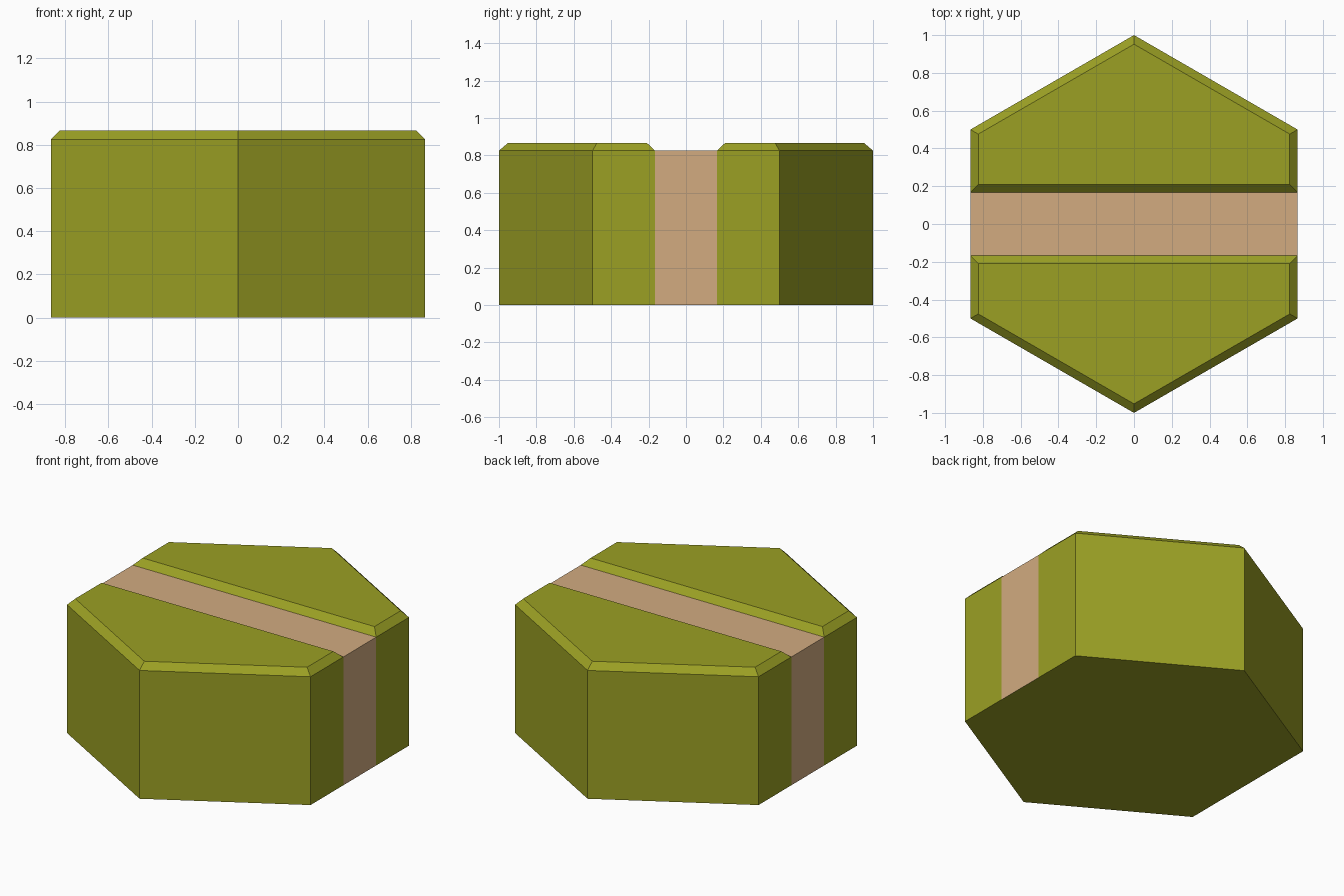
import bpy, bmesh, math

if "Cube" in bpy.data.objects:
    bpy.data.objects.remove(bpy.data.objects["Cube"])

H, RIM = 0.866, 0.825       # top height, height where the bevel starts
B = 0.0415                  # bevel inset
W = math.sqrt(3) / 2        # half width across the flats
P = 0.167                   # half width of the path


def material(name, srgb):
    m = bpy.data.materials.new(name)
    m.diffuse_color = [((c / 255 + 0.055) / 1.055) ** 2.4 for c in srgb] + [1]
    m.use_nodes = True
    m.node_tree.nodes["Principled BSDF"].inputs["Base Color"].default_value = m.diffuse_color
    return m


grass = material("olive_grass", (155, 160, 36))
dirt = material("tan_dirt", (210, 171, 128))


def make_object(name, bm, mats):
    bmesh.ops.recalc_face_normals(bm, faces=bm.faces)
    me = bpy.data.meshes.new(name)
    bm.to_mesh(me)
    bm.free()
    for m in mats:
        me.materials.append(m)
    ob = bpy.data.objects.new(name, me)
    bpy.context.collection.objects.link(ob)
    return ob


# Grass bank: half a hexagon with a bevelled rim, open where it meets the path
def grass_bank(name, side):
    def ring(inset, z):
        k = 1 - inset / W
        pts = [(-W * k, P + inset), (W * k, P + inset),
               (W * k, 0.5 * k), (0, k), (-W * k, 0.5 * k)]
        return [bm.verts.new((x, side * y, z)) for x, y in pts]

    bm = bmesh.new()
    base, rim, top = ring(0, 0), ring(0, RIM), ring(B, H)
    bm.faces.new(base)
    bm.faces.new(top)
    for low, high in ((base, rim), (rim, top)):
        for i in range(5):
            if low is base and i == 0:
                continue        # hidden wall against the path
            j = (i + 1) % 5
            bm.faces.new((low[i], low[j], high[j], high[i]))
    make_object(name, bm, [grass])


grass_bank("back_grass_bank", 1)
grass_bank("front_grass_bank", -1)

# Dirt path: a full-height slab between the banks, with a grass-coloured underside
bm = bmesh.new()
bmesh.ops.create_cube(bm, size=1)
for v in bm.verts:
    v.co = (v.co.x * 2 * W, v.co.y * 2 * P, (v.co.z + 0.5) * RIM)
bm.normal_update()
bmesh.ops.delete(bm, geom=[f for f in bm.faces if abs(f.normal.y) > 0.5],
                 context='FACES_ONLY')
for f in bm.faces:
    f.material_index = 1 if f.calc_center_median().z < 0.01 else 0
make_object("dirt_path", bm, [dirt, grass])

# The open shells need consistent outward faces
for ob in bpy.data.objects:
    bm = bmesh.new()
    bm.from_mesh(ob.data)
    bm.normal_update()
    low = min(bm.faces, key=lambda f: f.calc_center_median().z)
    if low.normal.z > 0:
        bmesh.ops.reverse_faces(bm, faces=bm.faces)
    bm.to_mesh(ob.data)
    bm.free()
